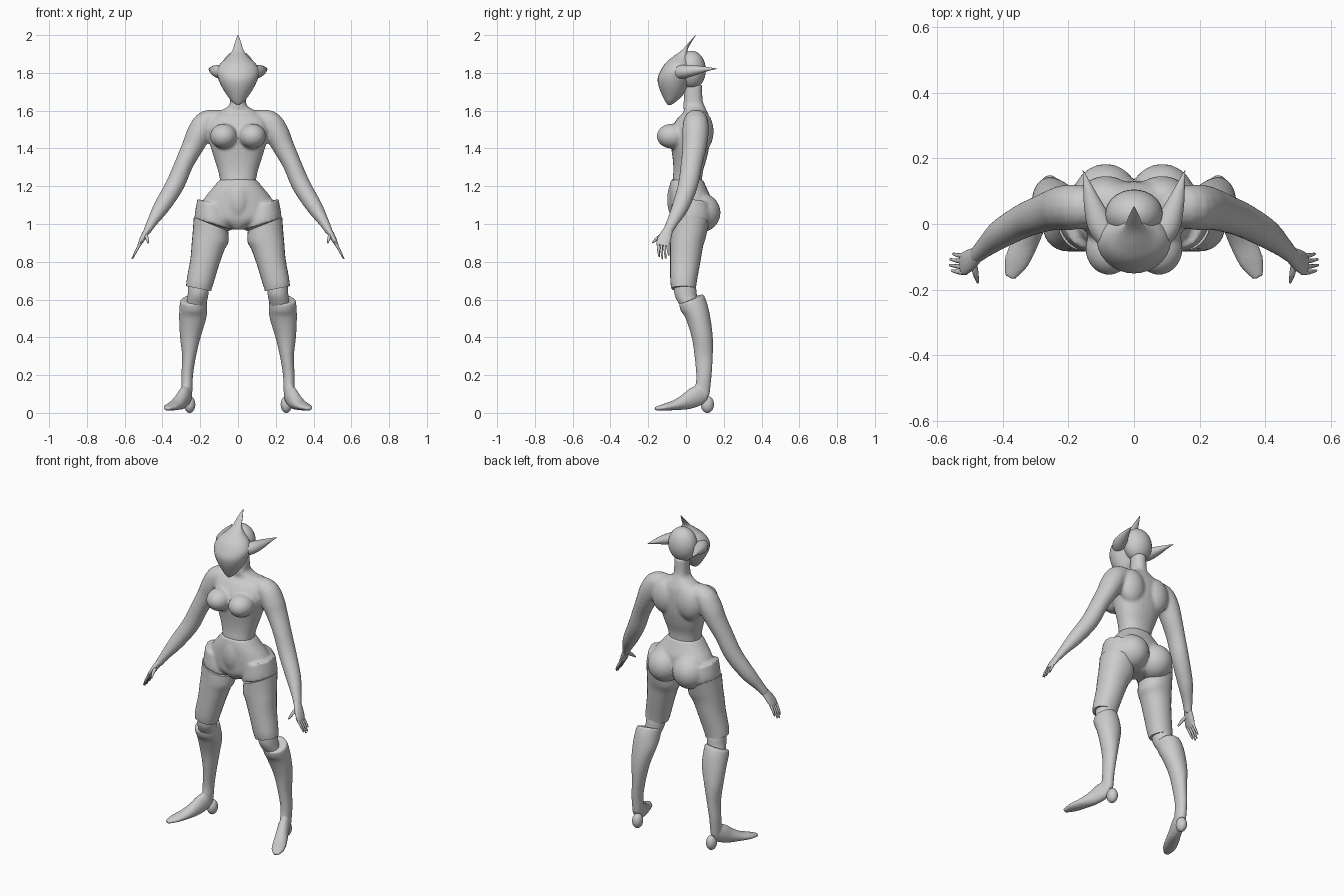
import bpy, bmesh, math
from mathutils import Vector, Matrix

skin_mat = bpy.data.materials.new("plain_grey")
skin_mat.diffuse_color = (0.6, 0.6, 0.6, 1)


def smooth_rows(rows, steps=4):
    """Catmull-Rom interpolation of section parameters."""
    out = []
    for i in range(len(rows) - 1):
        p0, p1, p2, p3 = (rows[max(0, min(len(rows) - 1, i + k))] for k in (-1, 0, 1, 2))
        for s in range(steps):
            t = s / steps
            out.append([0.5 * (2 * b + (c - a) * t + (2 * a - 5 * b + 4 * c - d) * t * t
                               + (3 * b - a - 3 * c + d) * t ** 3)
                        for a, b, c, d in zip(p0, p1, p2, p3)])
    return out + [list(rows[-1])]


def skin(bm, rings):
    loops = [[bm.verts.new(p) for p in r] for r in rings]
    n = len(loops[0])
    for a, b in zip(loops, loops[1:]):
        for i in range(n):
            bm.faces.new((a[i], a[(i + 1) % n], b[(i + 1) % n], b[i]))
    bm.faces.new(loops[0])
    bm.faces.new(loops[-1])


def stack(bm, rows, s=1, n=28, power=1.0):
    """Level sections: z, x0, x1, y0, y1, tilt in x, tilt in y."""
    rings = []
    for z, x0, x1, y0, y1, tx, ty in smooth_rows([tuple(r) + (0,) * (7 - len(r)) for r in rows]):
        ring = []
        for i in range(n):
            a = 2 * math.pi * i / n
            c, d = math.cos(a), math.sin(a)
            dx = (x1 - x0) / 2 * math.copysign(abs(c) ** power, c)
            dy = (y1 - y0) / 2 * math.copysign(abs(d) ** power, d)
            ring.append((s * ((x0 + x1) / 2 + dx), (y0 + y1) / 2 + dy, z + tx * dx + ty * dy))
        rings.append(ring)
    skin(bm, rings)


def tube(bm, rows, s=1, ref=(0, 1, 0), n=16, steps=4):
    """Sections along a path: x, y, z, radius aside, radius towards ref."""
    rows = smooth_rows(rows, steps)
    pts = [Vector(r[:3]) for r in rows]
    rings = []
    for i, r in enumerate(rows):
        t = (pts[min(i + 1, len(pts) - 1)] - pts[max(i - 1, 0)]).normalized()
        side = t.cross(Vector(ref)).normalized()
        up = side.cross(t)
        ring = []
        for k in range(n):
            a = 2 * math.pi * k / n
            p = pts[i] + side * r[3] * math.cos(a) + up * r[4] * math.sin(a)
            ring.append((s * p.x, p.y, p.z))
        rings.append(ring)
    skin(bm, rings)


def ball(bm, c, r):
    bmesh.ops.create_uvsphere(bm, u_segments=28, v_segments=16, radius=1,
                              matrix=Matrix.Translation(c) @ Matrix.Diagonal((*r, 1)))


def finish(bm, name, voxel=0, relax=4, angle=40):
    bmesh.ops.recalc_face_normals(bm, faces=bm.faces)
    me = bpy.data.meshes.new(name)
    bm.to_mesh(me)
    bm.free()
    ob = bpy.data.objects.new(name, me)
    bpy.context.collection.objects.link(ob)
    me.materials.append(skin_mat)
    if voxel:
        m = ob.modifiers.new("blend", 'REMESH')
        m.mode, m.voxel_size, m.use_smooth_shade = 'VOXEL', voxel, True
        m = ob.modifiers.new("relax", 'SMOOTH')
        m.factor, m.iterations = 0.5, relax
    else:
        bpy.ops.object.select_all(action='DESELECT')
        bpy.context.view_layer.objects.active = ob
        ob.select_set(True)
        bpy.ops.object.shade_smooth_by_angle(angle=math.radians(angle))
    return ob


def sym(rows):
    return [(z, -w, w, y0, y1) for z, w, y0, y1 in rows]


# Torso with neck, breasts, shoulder blades and arms
bm = bmesh.new()
stack(bm, sym([(1.14, .10, -.07, .085), (1.22, .095, -.072, .085), (1.28, .105, -.067, .09),
               (1.34, .124, -.07, .108), (1.42, .148, -.08, .125), (1.50, .163, -.078, .13),
               (1.56, .15, -.045, .125), (1.595, .10, -.012, .112), (1.625, .05, -.015, .098),
               (1.66, .042, -.012, .088), (1.74, .042, -.01, .085)]), power=.9)
for s in (1, -1):
    ball(bm, (s * .076, -.075, 1.465), (.072, .08, .066))
    ball(bm, (s * .085, .08, 1.49), (.085, .066, .11))
    tube(bm, [(.06, .055, 1.55, .05, .05), (.16, .052, 1.54, .064, .066), (.205, .05, 1.48, .066, .07),
              (.24, .045, 1.41, .058, .064), (.285, .03, 1.32, .05, .058), (.335, .01, 1.205, .05, .053),
              (.405, -.03, 1.09, .043, .045), (.455, -.072, 1.01, .028, .032),
              (.485, -.10, .955, .02, .026)], s)
finish(bm, "torso_and_arms", .0085, 5)

# Pelvis with buttocks and belly panel
bm = bmesh.new()
stack(bm, sym([(1.235, .098, -.08, .09), (1.19, .135, -.088, .11), (1.14, .175, -.088, .13),
               (1.08, .203, -.085, .13), (1.03, .19, -.08, .12), (.995, .08, -.065, .10),
               (.97, .03, -.045, .08)]), power=.9)
ball(bm, (0, -.05, 1.13), (.065, .05, .11))
for s in (1, -1):
    ball(bm, (s * .086, .075, 1.06), (.102, .108, .105))
    stack(bm, [(1.11, .06, .215, -.075, .12, .3), (1.04, .04, .227, -.085, .135, .3),
               (1.0, .038, .231, -.085, .13, .3)], s)
finish(bm, "pelvis", .0085, 4)

# Skull, pointed mask with crest, and back-swept ear spikes
bm = bmesh.new()
ball(bm, (0, .03, 1.815), (.088, .075, .102))
finish(bm, "skull")
bm = bmesh.new()
stack(bm, sym([(1.63, .008, -.096, -.08), (1.65, .034, -.11, -.05), (1.69, .064, -.13, -.01),
               (1.73, .088, -.145, .01), (1.77, .105, -.15, .025), (1.81, .112, -.135, .03),
               (1.85, .093, -.11, .03), (1.885, .055, -.07, .02), (1.92, .029, -.022, .008),
               (1.96, .017, .014, .028), (2.0, .002, .05, .053)]))
finish(bm, "mask_and_crest")
for s, tag in ((1, "left"), (-1, "right")):
    bm = bmesh.new()
    tube(bm, [(.06, -.07, 1.80, .03, .035), (.098, -.01, 1.807, .04, .036), (.122, .05, 1.814, .03, .026),
              (.14, .11, 1.82, .015, .012), (.155, .163, 1.822, .001, .001)], s, (0, 0, 1))
    finish(bm, tag + "_ear_spike")

    # Hand: palm, four fingers, thumb
    bm = bmesh.new()
    tube(bm, [(.475, -.092, .975, .018, .024), (.497, -.108, .938, .016, .033),
              (.515, -.12, .905, .012, .036), (.525, -.125, .885, .008, .03)], s)
    for k in range(4):
        y = -.148 + .017 * k
        drop = (.012, 0, .004, .02)[k]
        tube(bm, [(.512, y, .905, .008, .008), (.535, y + .002, .865, .007, .007),
                  (.56 - drop / 2, y + .006, .815 + drop, .004, .004)], s, n=8)
    tube(bm, [(.488, -.115, .945, .01, .012), (.482, -.15, .925, .009, .01),
              (.475, -.178, .90, .004, .004)], s, (0, 0, 1), n=8)
    finish(bm, tag + "_hand", angle=60)

    # Thigh sleeve
    bm = bmesh.new()
    stack(bm, [(1.0, .052, .234, -.083, .12, .4), (.93, .05, .24, -.084, .105, .25),
               (.88, .072, .245, -.084, .09, .2), (.8, .10, .252, -.084, .076, .2),
               (.7, .13, .27, -.083, .058, .2), (.658, .143, .275, -.077, .052, .2)], s, power=.93)
    finish(bm, tag + "_thigh")

    # Knee joint
    bm = bmesh.new()
    stack(bm, [(.70, .155, .262, -.06, .045), (.65, .155, .265, -.063, .055),
               (.61, .16, .268, -.055, .06), (.55, .175, .28, -.02, .08)], s)
    finish(bm, tag + "_knee")

    # Shin sleeve flowing into the foot
    bm = bmesh.new()
    stack(bm, [(.603, .164, .306, -.038, .092, -.1, .4), (.56, .163, .31, -.027, .112, 0, .3),
               (.5, .168, .312, -.002, .13), (.4, .198, .307, .03, .142), (.3, .222, .296, .045, .142),
               (.2, .238, .3, .054, .136), (.14, .24, .3, .05, .13), (.09, .243, .298, .05, .125)], s)
    tube(bm, [(.266, .105, .10, .026, .04), (.28, .06, .09, .033, .055), (.302, .005, .062, .036, .045),
              (.33, -.055, .042, .04, .028), (.358, -.115, .03, .038, .018),
              (.378, -.163, .022, .018, .009)], s, (0, 0, 1))
    finish(bm, tag + "_shin_and_foot", .0075, 3)

    # Heel ball
    bm = bmesh.new()
    ball(bm, (s * .256, .113, .045), (.03, .035, .045))
    finish(bm, tag + "_heel")
